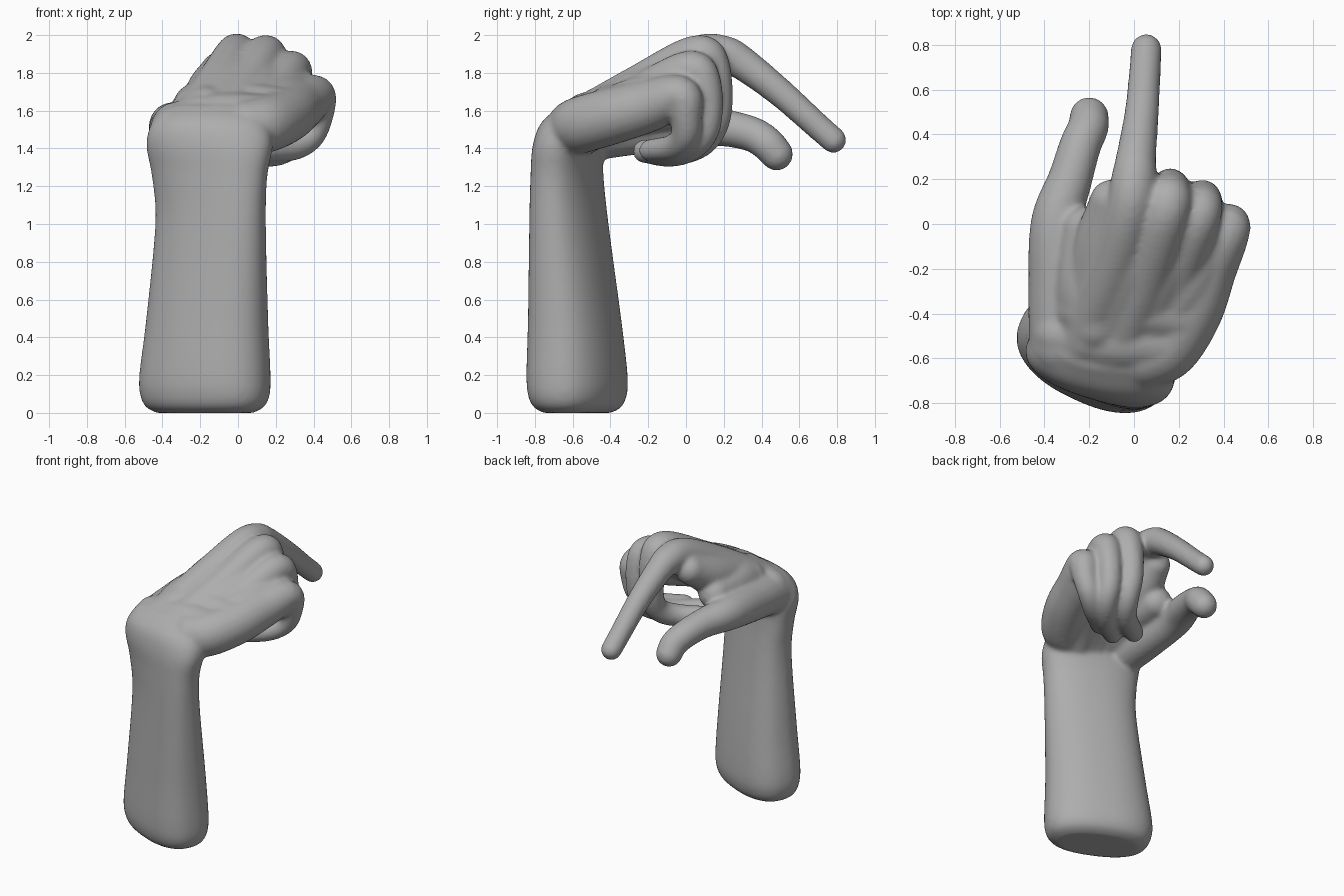
import bpy, bmesh, math
from mathutils import Vector, Matrix

old = bpy.data.objects.get("Cube")
if old:
    bpy.data.objects.remove(old)

grey = bpy.data.materials.new("plain_grey")
grey.use_nodes = True
tone = (0.42, 0.42, 0.42, 1)
grey.diffuse_color = tone
grey.node_tree.nodes["Principled BSDF"].inputs["Base Color"].default_value = tone

bm = bmesh.new()


def skin(rings):
    """Join rings of points into a closed tube."""
    loops = [[bm.verts.new(p) for p in ring] for ring in rings]
    n = len(loops[0])
    for a, b in zip(loops, loops[1:]):
        for i in range(n):
            j = (i + 1) % n
            bm.faces.new((a[i], a[j], b[j], b[i]))
    bm.faces.new(loops[0][::-1])
    bm.faces.new(loops[-1])


def spline(keys, steps=6):
    """Smoothly interpolate tuples of any length."""
    k = [Vector(p) for p in keys]
    k = [k[0] * 2 - k[1]] + k + [k[-1] * 2 - k[-2]]
    out = []
    for a, b, c, d in zip(k, k[1:], k[2:], k[3:]):
        for s in range(steps):
            t = s / steps
            out.append(b + (c - a) * (t / 2) + (a * 2 - b * 5 + c * 4 - d) * (t * t / 2)
                       + (b * 3 - a - c * 3 + d) * (t ** 3 / 2))
    return out + [k[-2]]


def limb(*keys):
    """Round tube through (x, y, z, radius) with ball ends."""
    pts = spline(keys)
    pos = [p.xyz for p in pts]
    side, last, rings = None, None, []
    for i, p in enumerate(pos):
        t = (pos[min(i + 1, len(pos) - 1)] - pos[max(i - 1, 0)]).normalized()
        side = t.orthogonal().normalized() if last is None else last.rotation_difference(t) @ side
        last, up, r = t, t.cross(side), pts[i].w
        rings.append([p + (side * math.cos(a) + up * math.sin(a)) * r
                      for a in (math.tau * k / 20 for k in range(20))])
    skin(rings)
    for i in (0, -1):
        bmesh.ops.create_uvsphere(bm, u_segments=20, v_segments=12, radius=pts[i].w,
                                  matrix=Matrix.Translation(pos[i]))


def oval(x, y, z, a, b, turn):
    """Slightly squared oval section, turned about z."""
    c, s = math.cos(math.radians(turn)), math.sin(math.radians(turn))
    ring = []
    for k in range(48):
        t = math.tau * k / 48
        u = a * math.copysign(abs(math.cos(t)) ** 0.85, math.cos(t))
        v = b * math.copysign(abs(math.sin(t)) ** 0.85, math.sin(t))
        ring.append(Vector((x + u * c - v * s, y + u * s + v * c, z)))
    return ring


# forearm and wrist: x, y, z, long half, short half, turn
arm = [(-.175, -.575, 0, .27, .14, -25), (-.175, -.575, .03, .325, .19, -25),
       (-.175, -.575, .09, .355, .218, -25), (-.175, -.577, .2, .36, .226, -25),
       (-.163, -.59, .5, .335, .207, -25), (-.145, -.62, 1, .308, .167, -25),
       (-.15, -.63, 1.25, .318, .155, -21), (-.15, -.625, 1.42, .342, .16, -15),
       (-.145, -.6, 1.54, .31, .15, -11), (-.13, -.56, 1.63, .22, .09, -8)]
skin([oval(*p) for p in spline(arm)])
limb((-.33, -.49, 1.515, .13), (-.1, -.52, 1.555, .14), (.1, -.52, 1.545, .145))
limb((-.22, -.38, 1.59, .135), (0, -.38, 1.615, .137), (.2, -.4, 1.585, .143))

# index finger, pointing forward and down
limb((-.25, -.56, 1.5, .14), (-.1, -.2, 1.74, .125), (-.02, .06, 1.89, .107),
     (.0, .2, 1.895, .103), (.01, .3, 1.85, .09), (.035, .5, 1.695, .077),
     (.05, .7, 1.515, .071), (.055, .78, 1.445, .07))
# middle finger, curled under
limb((-.1, -.58, 1.5, .15), (.04, -.25, 1.71, .13), (.14, .05, 1.89, .11),
     (.16, .14, 1.83, .095), (.16, .165, 1.6, .08), (.15, .11, 1.46, .078),
     (.07, 0, 1.395, .076), (-.1, -.12, 1.39, .065))
# ring finger, curled under
limb((.02, -.58, 1.5, .15), (.17, -.25, 1.66, .13), (.28, .02, 1.815, .105),
     (.305, .1, 1.73, .09), (.3, .11, 1.53, .078), (.27, .04, 1.42, .077),
     (.17, -.08, 1.375, .074), (.0, -.22, 1.385, .063))
# little finger, curled under
limb((.05, -.59, 1.51, .15), (.15, -.54, 1.53, .152), (.25, -.38, 1.575, .15),
     (.32, -.2, 1.625, .14), (.41, -.03, 1.675, .112), (.42, .0, 1.57, .085),
     (.38, -.005, 1.465, .077), (.29, -.07, 1.405, .07), (.14, -.19, 1.39, .06))
# back of the hand, filling between the knuckle ridges
limb((-.17, -.55, 1.51, .14), (-.03, -.22, 1.725, .124), (.045, -.02, 1.835, .1))
limb((-.04, -.55, 1.51, .14), (.105, -.25, 1.685, .13), (.195, -.03, 1.795, .1))
limb((.05, -.53, 1.52, .14), (.23, -.27, 1.64, .134), (.33, -.06, 1.71, .1))
# thumb, reaching forward
limb((-.32, -.54, 1.48, .15), (-.335, -.3, 1.5, .138), (-.345, 0, 1.525, .118),
     (-.285, .2, 1.51, .1), (-.24, .35, 1.475, .094), (-.205, .43, 1.425, .092),
     (-.2, .48, 1.37, .088))
# web between thumb and palm
limb((-.2, -.5, 1.55, .14), (-.21, -.28, 1.61, .14), (-.21, -.03, 1.62, .11))
limb((-.17, -.45, 1.6, .13), (-.14, -.12, 1.7, .135), (-.1, .1, 1.81, .1))

bmesh.ops.recalc_face_normals(bm, faces=bm.faces)
mesh = bpy.data.meshes.new("hand_and_forearm")
bm.to_mesh(mesh)
bm.free()
hand = bpy.data.objects.new("hand_and_forearm", mesh)
bpy.context.collection.objects.link(hand)
mesh.materials.append(grey)

# fuse the parts into one smooth skin
fuse = hand.modifiers.new("fuse", 'REMESH')
fuse.mode = 'VOXEL'
fuse.voxel_size = 0.013
fuse.use_smooth_shade = True
soften = hand.modifiers.new("soften", 'SMOOTH')
soften.factor = 0.5
soften.iterations = 14
